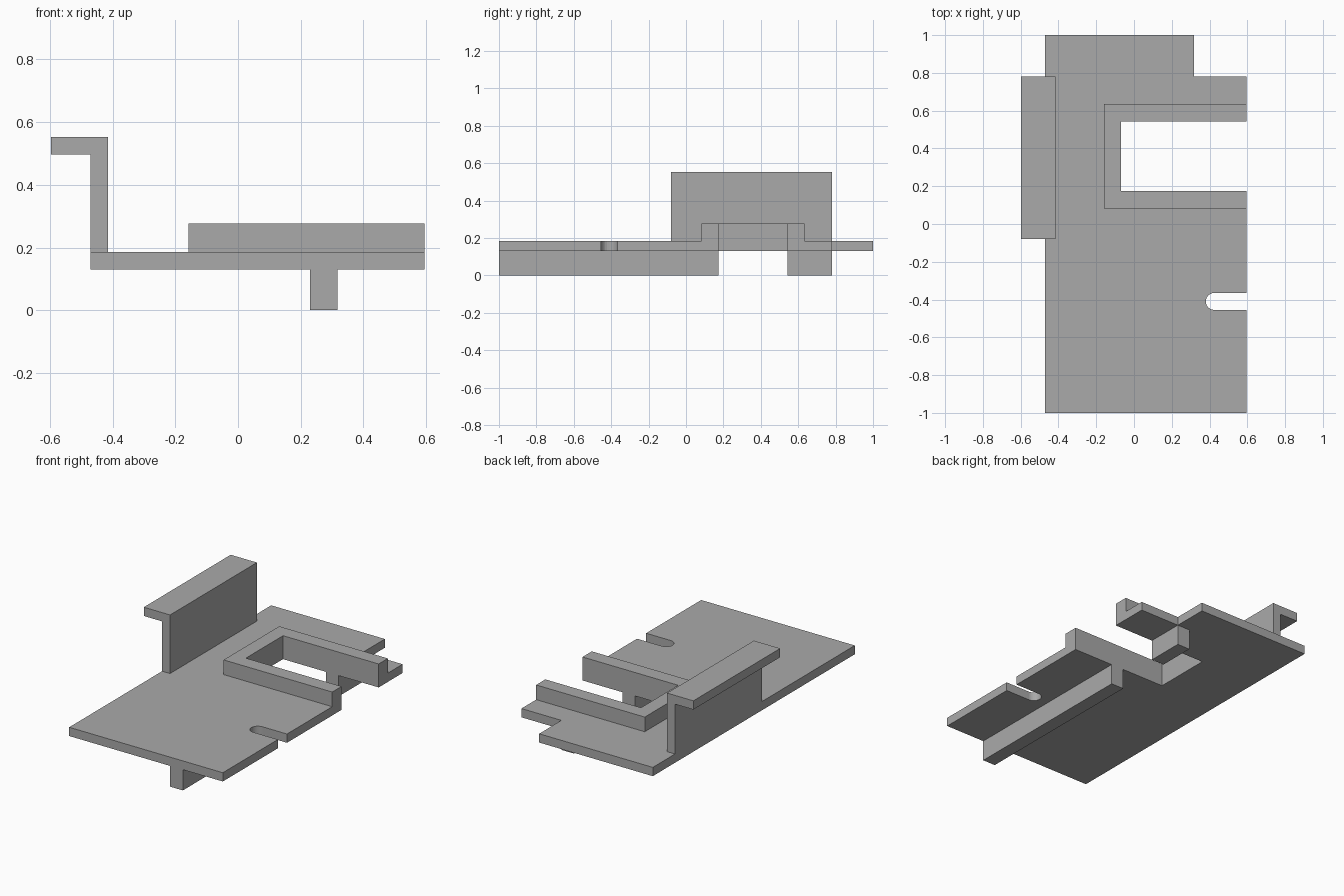
import bpy, bmesh, math
from mathutils import Vector

if "Cube" in bpy.data.objects:
    bpy.data.objects.remove(bpy.data.objects["Cube"])

grey = bpy.data.materials.new("plain grey")
grey.diffuse_color = (0.4, 0.4, 0.4, 1)
grey.use_nodes = True
grey.node_tree.nodes["Principled BSDF"].inputs["Base Color"].default_value = grey.diffuse_color


def prism(name, outline, depth):
    """Extrude a closed 3D outline along the depth vector."""
    bm = bmesh.new()
    face = bm.faces.new([bm.verts.new(p) for p in outline])
    ext = bmesh.ops.extrude_face_region(bm, geom=[face])
    bmesh.ops.translate(bm, vec=Vector(depth),
                        verts=[v for v in ext["geom"] if isinstance(v, bmesh.types.BMVert)])
    bmesh.ops.recalc_face_normals(bm, faces=bm.faces)
    mesh = bpy.data.meshes.new(name)
    bm.to_mesh(mesh)
    bm.free()
    mesh.materials.append(grey)
    obj = bpy.data.objects.new(name, mesh)
    bpy.context.collection.objects.link(obj)
    return obj


def flat(name, points, z0, z1):
    return prism(name, [(x, y, z0) for x, y in points], (0, 0, z1 - z0))


L, R = -0.47, 0.595          # plate sides
BOT, TOP, RIM = 0.13, 0.185, 0.277

# base plate: round-ended slot, rectangular opening and stepped back corner
slot = [(0.425 + 0.045 * math.cos(a), -0.41 + 0.045 * math.sin(a))
        for a in (math.radians(270 - 15 * i) for i in range(13))]
plate = flat("base_plate",
             [(L, -1), (R, -1), (R, -0.455)] + slot +
             [(R, -0.365), (R, 0.175), (-0.068, 0.175), (-0.068, 0.543), (R, 0.543),
              (R, 0.78), (0.318, 0.78), (0.318, 1), (L, 1)], BOT, TOP)

# raised rim around three sides of the opening
rim = flat("opening_rim",
           [(R, 0.083), (R, 0.175), (-0.068, 0.175), (-0.068, 0.543),
            (R, 0.543), (R, 0.634), (-0.158, 0.634), (-0.158, 0.083)], BOT, RIM)

# upright side wall with outward lip
wall = prism("lipped_wall",
             [(x, -0.08, z) for x, z in
              [(L, BOT), (-0.415, BOT), (-0.415, 0.552), (-0.597, 0.552),
               (-0.597, 0.497), (L, 0.497)]], (0, 0.86, 0))

# keel under the plate, interrupted by the opening
keels = [flat(name, [(0.23, y0), (0.318, y0), (0.318, y1), (0.23, y1)], 0, TOP)
         for name, y0, y1 in (("front_keel", -1, 0.175), ("back_keel", 0.543, 0.78))]

# fuse everything into one solid
bpy.context.view_layer.objects.active = plate
for part in [rim, wall] + keels:
    mod = plate.modifiers.new("fuse " + part.name, 'BOOLEAN')
    mod.operation = 'UNION'
    mod.solver = 'EXACT'
    mod.object = part
    bpy.ops.object.modifier_apply(modifier=mod.name)
    bpy.data.objects.remove(part)
plate.name = "bracket_plate"
